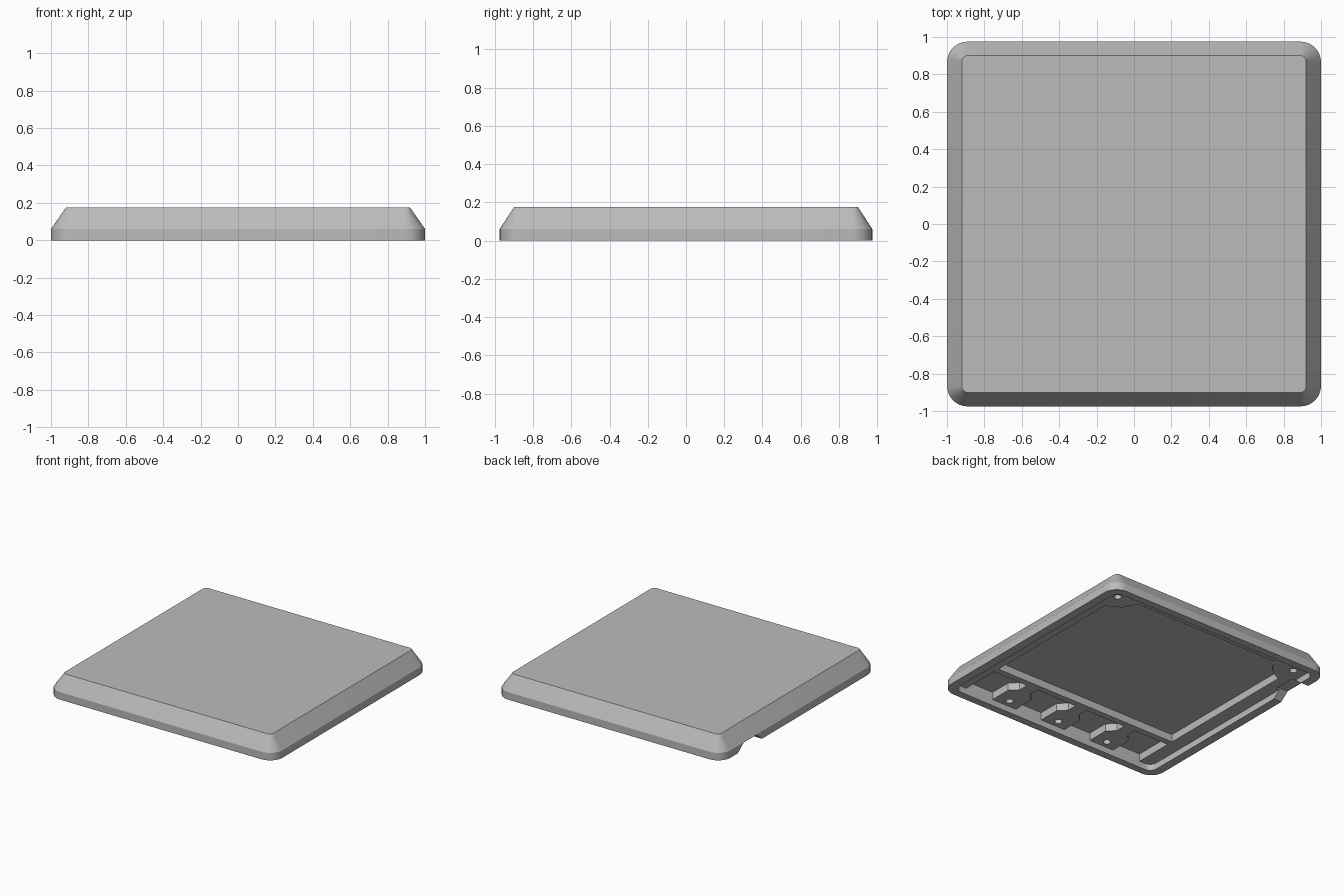
import bpy
import bmesh
from math import cos, sin, pi, radians

old = bpy.data.objects.get("Cube")
if old:
    bpy.data.objects.remove(old, do_unlink=True)

grey = bpy.data.materials.new("mid_grey")
grey.use_nodes = True
GREY = (0.5, 0.5, 0.5, 1)
grey.diffuse_color = GREY
grey.node_tree.nodes["Principled BSDF"].inputs["Base Color"].default_value = GREY


def rounded_rect(hx, hy, r, steps=8):
    """Counter-clockwise outline of a rounded rectangle."""
    pts = []
    for k, (sx, sy) in enumerate([(1, 1), (-1, 1), (-1, -1), (1, -1)]):
        for i in range(steps + 1):
            a = (k + i / steps) * pi / 2
            pts.append((sx * (hx - r) + r * cos(a), sy * (hy - r) + r * sin(a)))
    return pts


def loft(name, layers):
    """Closed solid through outlines with equal point counts, given as (outline, z)."""
    bm = bmesh.new()
    rings = [[bm.verts.new((x, y, z)) for x, y in pts] for pts, z in layers]
    n = len(rings[0])
    for low, high in zip(rings, rings[1:]):
        for i in range(n):
            j = (i + 1) % n
            bm.faces.new((low[i], low[j], high[j], high[i]))
    bm.faces.new(rings[0][::-1])
    bm.faces.new(rings[-1])
    bmesh.ops.recalc_face_normals(bm, faces=bm.faces)
    mesh = bpy.data.meshes.new(name)
    bm.to_mesh(mesh)
    bm.free()
    obj = bpy.data.objects.new(name, mesh)
    mesh.materials.append(grey)
    bpy.context.collection.objects.link(obj)
    return obj


def cut(body, outline, top, bottom=-0.05):
    """Subtract an upright prism from the body."""
    cutter = loft("cutter", [(outline, bottom), (outline, top)])
    cutter.hide_render = True
    mod = body.modifiers.new("cut", "BOOLEAN")
    mod.operation = "DIFFERENCE"
    mod.solver = "EXACT"
    mod.object = cutter
    bpy.context.view_layer.objects.active = body
    bpy.ops.object.modifier_apply(modifier=mod.name)
    bpy.data.objects.remove(cutter, do_unlink=True)


# Cover: straight skirt, sloped sides, flat top
LEDGE, FLOOR = 0.05, 0.11
cover = loft("cover_plate", [
    (rounded_rect(1, 0.975, 0.11), 0),
    (rounded_rect(1, 0.975, 0.11), 0.06),
    (rounded_rect(0.92, 0.9, 0.03), 0.175)])

# Shallow recess inside the rim
cut(cover, rounded_rect(0.93, 0.915, 0.06), LEDGE)

# Deep main recess, stepping around the two back corner bosses
half = [(0.82, -0.55), (0.82, 0.65), (0.77, 0.67), (0.71, 0.71), (0.67, 0.77), (0.65, 0.82)]
cut(cover, half + [(-x, y) for x, y in reversed(half)], FLOOR)

# Row of pockets along the front, separated by bosses on narrow webs
boss_x = [-0.46, 0, 0.46]
FRONT, BACK = -0.915, -0.6


def pocket_side(x, direction):
    """Side of a boss from front to back, wide at its hole and narrow at its web."""
    return [(x + direction * w, y) for w, y in
            [(0.11, FRONT), (0.11, -0.74), (0.05, -0.68), (0.05, BACK)]]


sides = [[(-0.82, FRONT), (-0.82, BACK)]]
for x in boss_x:
    sides += [pocket_side(x, -1), pocket_side(x, 1)]
sides.append([(0.82, FRONT), (0.82, BACK)])
for left, right in zip(sides[::2], sides[1::2]):
    cut(cover, right + left[::-1], FLOOR)

# Screw holes
holes = [(x, -0.855) for x in boss_x] + [(s * 0.83, 0.805) for s in (-1, 1)]
for hx, hy in holes:
    circle = [(hx + x, hy + y) for x, y in rounded_rect(0.028, 0.028, 0.028 * 0.999, 4)]
    cut(cover, circle, 0.1, 0.02)

# Cable notch with slanted ends through the side wall
def notch_outline(y0, y1):
    return [(-1.1, y0), (-0.9, y0), (-0.9, y1), (-1.1, y1)]


notch = loft("cutter", [(notch_outline(0.43, 0.81), -0.03), (notch_outline(0.54, 0.70), 0.058)])
notch.hide_render = True
mod = cover.modifiers.new("notch", "BOOLEAN")
mod.operation = "DIFFERENCE"
mod.solver = "EXACT"
mod.object = notch
bpy.context.view_layer.objects.active = cover
bpy.ops.object.modifier_apply(modifier=mod.name)
bpy.data.objects.remove(notch, do_unlink=True)

# Smooth rounded corners, crisp edges
bpy.ops.object.select_all(action="DESELECT")
cover.select_set(True)
bpy.context.view_layer.objects.active = cover
bpy.ops.object.shade_smooth_by_angle(angle=radians(25))
